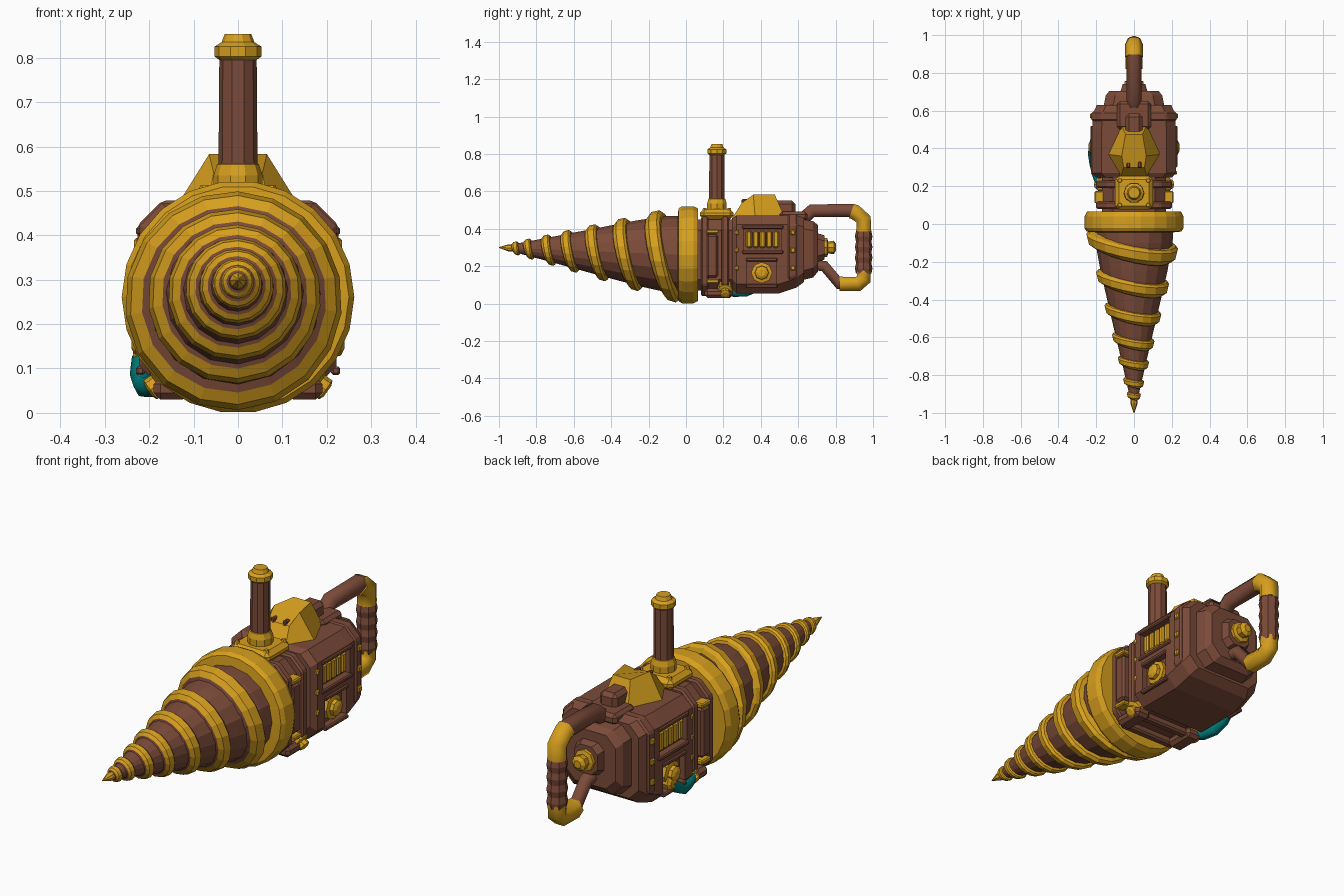
import bpy, bmesh
from math import sin, cos, pi
from mathutils import Vector

if "Cube" in bpy.data.objects:
    bpy.data.objects.remove(bpy.data.objects["Cube"])


def material(name, rgb):
    m = bpy.data.materials.new(name)
    m.use_nodes = True
    m.diffuse_color = (*rgb, 1)
    m.node_tree.nodes["Principled BSDF"].inputs["Base Color"].default_value = (*rgb, 1)
    return m


BROWN = material("brown metal", (0.2, 0.07, 0.041))
YELLOW = material("yellow metal", (0.68, 0.35, 0.013))
TEAL = material("teal rubber", (0.0, 0.2, 0.19))


def finish(name, bm, mat, mirror=False, bevel=0):
    bmesh.ops.recalc_face_normals(bm, faces=bm.faces)
    me = bpy.data.meshes.new(name)
    bm.to_mesh(me)
    bm.free()
    me.materials.append(mat)
    ob = bpy.data.objects.new(name, me)
    bpy.context.collection.objects.link(ob)
    if bevel:
        b = ob.modifiers.new("bevel", 'BEVEL')
        b.width, b.segments, b.limit_method = bevel, 1, 'ANGLE'
    if mirror:
        ob.modifiers.new("mirror", 'MIRROR')
    return ob


def loft(name, rings, mat, **kw):
    """Skin a list of closed rings and cap both ends."""
    bm = bmesh.new()
    rows = [[bm.verts.new(p) for p in ring] for ring in rings]
    n = len(rows[0])
    for a, b in zip(rows, rows[1:]):
        for i in range(n):
            j = (i + 1) % n
            bm.faces.new((a[i], a[j], b[j], b[i]))
    bm.faces.new(rows[0])
    bm.faces.new(rows[-1])
    return finish(name, bm, mat, **kw)


def box(name, xs, ys, zs, mat, bevel=0.01, mirror=False):
    rings = [[(x, y, z) for x, y in ((xs[0], ys[0]), (xs[1], ys[0]), (xs[1], ys[1]), (xs[0], ys[1]))]
             for z in zs]
    return loft(name, rings, mat, mirror=mirror, bevel=bevel)


def lathe(name, origin, axis, profile, mat, sides=10, **kw):
    """Turn (radius, distance) pairs around an axis."""
    q = Vector(axis).to_track_quat('Z', 'Y')
    o = Vector(origin)
    rings = [[o + q @ Vector((r * cos(2 * pi * i / sides), r * sin(2 * pi * i / sides), h))
              for i in range(sides)] for r, h in profile]
    return loft(name, rings, mat, **kw)


def octagon(y, w, z0, z1, c):
    return [(x, y, z) for x, z in ((w - c, z0), (w, z0 + c), (w, z1 - c), (w - c, z1),
                                   (c - w, z1), (-w, z1 - c), (-w, z0 + c), (c - w, z0))]


def tube(name, points, r, mat):
    cu = bpy.data.curves.new(name, 'CURVE')
    cu.dimensions, cu.bevel_depth, cu.bevel_resolution = '3D', r, 1
    cu.use_fill_caps = True
    sp = cu.splines.new('POLY')
    sp.points.add(len(points) - 1)
    for p, co in zip(sp.points, points):
        p.co = (*co, 1)
    cu.materials.append(mat)
    ob = bpy.data.objects.new(name, cu)
    bpy.context.collection.objects.link(ob)
    return ob


# Drill: u is the distance behind the tip, the axis rises gently forwards
def on_drill(u, r, a):
    return (r * sin(a), u - 1, 0.26 + 0.04 * (1 - u) + r * cos(a))


def drill_ring(u, r, sides):
    return [on_drill(u, r, 2 * pi * i / sides) for i in range(sides)]


loft("drill_cone", [drill_ring(u, r, 16) for u, r in
     ((0.04, 0.012), (0.25, 0.06), (0.5, 0.119), (0.75, 0.177), (0.9, 0.204), (1.0, 0.21))], BROWN)
loft("drill_tip", [drill_ring(u, r, 8) for u, r in ((0.0, 0.002), (0.05, 0.019), (0.09, 0.02))], YELLOW)

# Slanted cutting ridges, shrinking towards the tip; the lower front flank is brown
SIDES = 18
for k, uc in enumerate((0.88, 0.69, 0.525, 0.38, 0.265, 0.16, 0.09)):
    w = 0.016 + 0.036 * uc
    rows = []
    for shift, height in ((-1.05, 0), (-0.8, 0.6), (-0.45, 1), (0.45, 1), (0.8, 0.7), (1.05, 0)):
        row = []
        for i in range(SIDES):
            a = 2 * pi * i / SIDES
            u = uc + shift * w - 0.05 * uc * (cos(a) + 0.9 * sin(a))
            low, high = 0.21 * u, 0.258 * u + 0.012
            row.append(on_drill(u, low + (high - low) * height, a))
        rows.append(row)
    ob = loft(f"drill_ridge_{k}", rows, YELLOW)
    ob.data.materials.append(BROWN)
    for face in ob.data.polygons[:SIDES]:
        face.material_index = 1

lathe("drill_collar", (0, -0.04, 0.261), (0, 1, 0),
      ((0.2, -0.005), (0.25, 0), (0.262, 0.018), (0.262, 0.08), (0.25, 0.105), (0.2, 0.105)), YELLOW, 22)

# Neck between the collar and the housing
loft("neck", [octagon(y, 0.17, 0.07, 0.45, 0.06) for y in (0.04, 0.27)], BROWN)
for i, y in enumerate((0.08, 0.19)):
    loft(f"neck_rib_{i}", [octagon(v, 0.2, 0.04, 0.465, 0.06) for v in (y, y + 0.04)], BROWN, bevel=0.008)
box("neck_post", (0.16, 0.205), (0.11, 0.17), (0.14, 0.37), BROWN, mirror=True)
for i, z in enumerate((0.12, 0.385)):
    box(f"neck_clamp_{i}", (0.16, 0.208), (0.11, 0.175), (z - 0.011, z + 0.011), YELLOW, 0.005, True)
lathe("neck_foot_bolt", (0.165, 0.21, 0.075), (0.7, 0, -0.5),
      ((0.04, -0.03), (0.042, 0.015), (0.026, 0.02), (0.026, 0.04), (0.015, 0.045)), YELLOW, 8, mirror=True)
box("neck_foot", (0.11, 0.19), (0.10, 0.25), (0.03, 0.08), BROWN, 0.015, True)

# Motor housing with recessed side panels
housing = loft("motor_housing", [octagon(0.245, 0.2, 0.08, 0.455, 0.05), octagon(0.27, 0.222, 0.055, 0.472, 0.05),
               octagon(0.5, 0.222, 0.055, 0.472, 0.05), octagon(0.59, 0.215, 0.085, 0.472, 0.05),
               octagon(0.63, 0.197, 0.115, 0.46, 0.05)], BROWN)
for zs, ys in (((0.285, 0.4), (0.31, 0.51)), ((0.105, 0.225), (0.325, 0.485))):
    cutter = box("panel_cutter", (0.195, 0.3), ys, zs, BROWN, 0, True)
    cutter.hide_render = True
    cut = housing.modifiers.new("panel", 'BOOLEAN')
    cut.operation, cut.solver, cut.object = 'DIFFERENCE', 'EXACT', cutter
    bpy.context.view_layer.objects.active = housing
    bpy.ops.object.modifier_apply(modifier=cut.name)
    bpy.data.objects.remove(cutter)

# Panel frames, vent bars and side bolts
for i, (z, y0, y1) in enumerate(((0.275, 0.3, 0.52), (0.41, 0.3, 0.52), (0.235, 0.32, 0.49), (0.095, 0.32, 0.49))):
    box(f"panel_rim_{i}", (0.21, 0.23), (y0, y1), (z - 0.01, z + 0.01), BROWN, 0.005, True)
for i in range(5):
    y = 0.337 + i * 0.036
    box(f"vent_bar_{i}", (0.19, 0.215), (y - 0.015, y + 0.015), (0.298, 0.388), YELLOW, 0.006, True)
lathe("side_bolt", (0.19, 0.405, 0.165), (1, 0, 0),
      ((0.057, 0), (0.057, 0.022), (0.038, 0.026), (0.036, 0.042), (0.02, 0.05)), YELLOW, 8, mirror=True)

# Rear flange with rivets
loft("rear_flange", [octagon(0.545, 0.227, 0.08, 0.478, 0.055), octagon(0.595, 0.223, 0.095, 0.478, 0.055)],
     BROWN, bevel=0.008)
for i, z in enumerate((0.19, 0.285, 0.38)):
    box(f"flange_rivet_{i}", (0.215, 0.234), (0.558, 0.584), (z - 0.014, z + 0.014), YELLOW, 0.005, True)
    box(f"front_rivet_{i}", (0.205, 0.228), (0.262, 0.282), (z - 0.012, z + 0.012), YELLOW, 0.005, True)

# Stepped back end and rear bolt
loft("rear_block", [octagon(0.6, 0.165, 0.12, 0.455, 0.05), octagon(0.68, 0.15, 0.14, 0.44, 0.05),
                    octagon(0.705, 0.13, 0.17, 0.42, 0.05)], BROWN)
loft("rear_boss", [octagon(0.69, 0.075, 0.22, 0.38, 0.03), octagon(0.74, 0.06, 0.235, 0.365, 0.03)], BROWN)
lathe("rear_bolt", (0, 0.73, 0.3), (0, 1, 0),
      ((0.05, 0), (0.05, 0.025), (0.032, 0.03), (0.036, 0.06), (0.018, 0.072)), YELLOW, 8)

# Hood on top: faceted wedge, widest in the middle
loft("hood", [[(-0.07, 0.245, 0.455), (0.07, 0.245, 0.455), (0.145, 0.37, 0.455), (0.07, 0.53, 0.455),
               (-0.07, 0.53, 0.455), (-0.145, 0.37, 0.455)],
              [(-0.055, 0.3, 0.54), (0.055, 0.3, 0.54), (0.065, 0.36, 0.583), (0.045, 0.475, 0.583),
               (-0.045, 0.475, 0.583), (-0.065, 0.36, 0.583)]], YELLOW)
box("hood_slot", (0.02, 0.04), (0.297, 0.33), (0.5, 0.558), BROWN, 0.005, True)
box("hood_tail", (-0.045, 0.045), (0.47, 0.585), (0.45, 0.55), BROWN, 0.018)
box("rear_top_step", (-0.09, 0.09), (0.5, 0.65), (0.44, 0.492), BROWN, 0.015)

# Stand-up grip on its mounting plate
box("grip_plate", (-0.1, 0.1), (0.075, 0.255), (0.45, 0.505), YELLOW, 0.02)
for i, y in enumerate((0.1, 0.23)):
    lathe(f"plate_rivet_{i}", (0.075, y, 0.5), (0, 0, 1), ((0.014, 0), (0.01, 0.012)), YELLOW, 6, mirror=True)
lathe("grip_collar", (0, 0.165, 0.5), (0, 0, 1),
      ((0.055, 0), (0.055, 0.035), (0.047, 0.06), (0.04, 0.065)), YELLOW, 10)
lathe("grip", (0, 0.165, 0.55), (0, 0, 1), ((0.044, 0), (0.042, 0.26)), BROWN, 10)
lathe("grip_cap", (0, 0.165, 0.795), (0, 0, 1),
      ((0.042, 0), (0.053, 0.008), (0.053, 0.03), (0.037, 0.04), (0.03, 0.058)), YELLOW, 10)

# Rear D handle
tube("handle_top_arm", [(0, 0.6, 0.43), (0, 0.675, 0.497), (0, 0.9, 0.497)], 0.041, BROWN)
tube("handle_top_corner", [(0, 0.885, 0.495), (0, 0.905, 0.488), (0, 0.95, 0.45), (0, 0.95, 0.385)], 0.047, YELLOW)
lathe("handle_bar", (0, 0.95, 0.16), (0, 0, 1),
      [(0.047 if i % 2 else 0.041, i * 0.0285) for i in range(9)], BROWN, 8)
tube("handle_bottom_corner", [(0, 0.95, 0.18), (0, 0.95, 0.13), (0, 0.92, 0.105), (0, 0.82, 0.105)], 0.045, YELLOW)
tube("handle_bottom_arm", [(0, 0.86, 0.1), (0, 0.82, 0.105), (0, 0.74, 0.2), (0, 0.66, 0.21)], 0.034, BROWN)

# Hose looping along one lower side
tube("hose", [(-0.18, 0.22, 0.07), (-0.195, 0.26, 0.058), (-0.21, 0.32, 0.06),
              (-0.218, 0.37, 0.085), (-0.213, 0.42, 0.125)], 0.026, TEAL)
lathe("hose_socket", (-0.18, 0.42, 0.13), (-1, 0.1, 0), ((0.034, 0), (0.034, 0.045), (0.02, 0.055)), YELLOW, 8)
